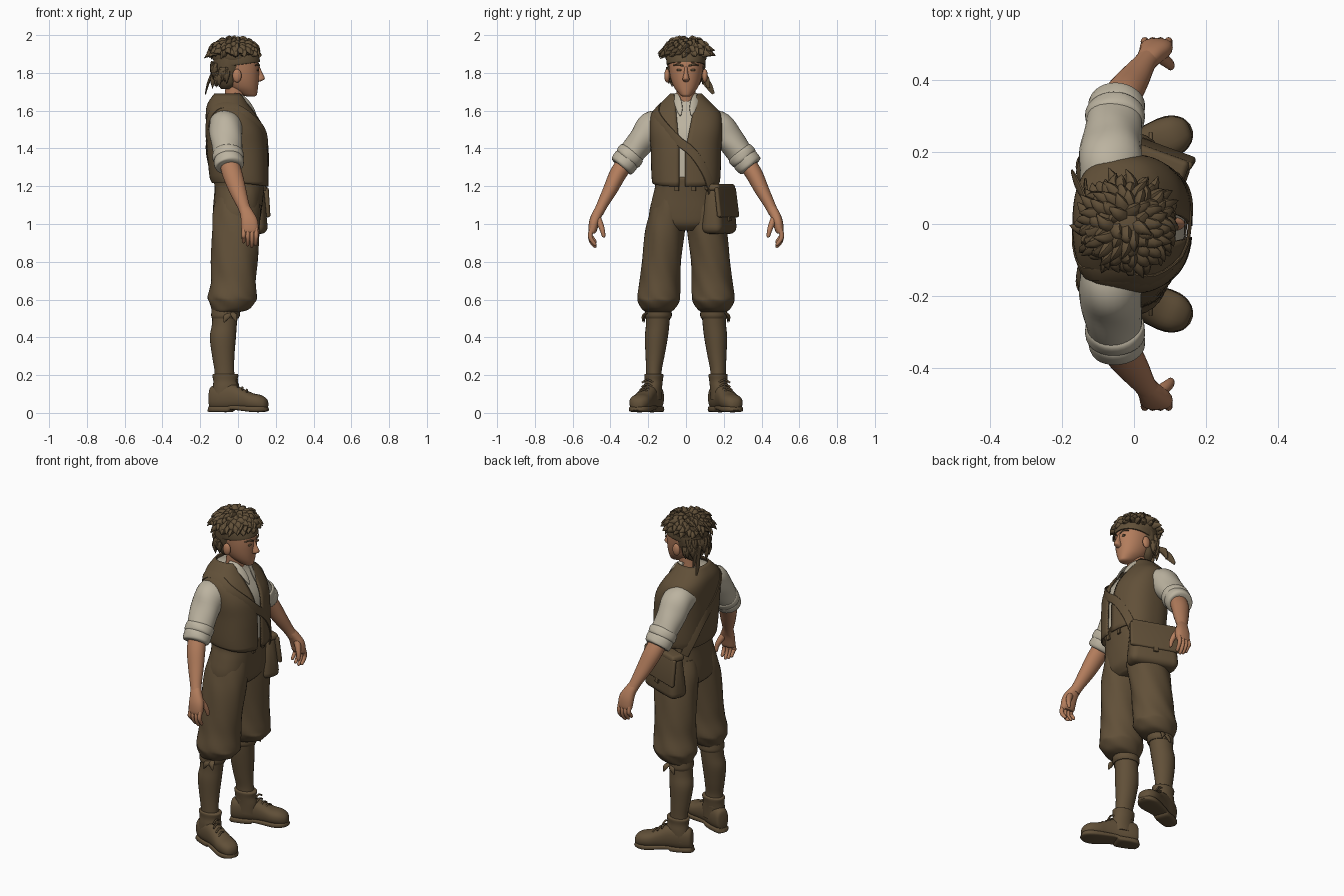
import bpy, bmesh, math, random
from mathutils import Vector, Matrix
random.seed(4)
UP = Vector((0, 0, 1))

def material(name, rgb):
    m = bpy.data.materials.new(name)
    m.diffuse_color = (*rgb, 1)
    return m

BROWN = material("brown cloth", (0.12, 0.08, 0.04))
SHIRT = material("cream linen", (0.50, 0.45, 0.35))
SKIN = material("tan skin", (0.45, 0.205, 0.108))

def finish(name, bm, mat, angle=50):
    bmesh.ops.recalc_face_normals(bm, faces=bm.faces)
    me = bpy.data.meshes.new(name)
    bm.to_mesh(me)
    bm.free()
    me.materials.append(mat)
    me.shade_smooth()
    me.set_sharp_from_angle(angle=math.radians(angle))
    ob = bpy.data.objects.new(name, me)
    bpy.context.collection.objects.link(ob)
    return ob

def spline(rows, sub):
    """Catmull-Rom resampling of tuples of any length."""
    out = []
    for i in range(len(rows) - 1):
        p0, p1, p2, p3 = rows[max(i - 1, 0)], rows[i], rows[i + 1], rows[min(i + 2, len(rows) - 1)]
        for t in (k / sub for k in range(sub)):
            out.append(tuple(b + 0.5 * t * (c - a + t * (2 * a - 5 * b + 4 * c - d + t * (3 * (b - c) + d - a)))
                             for a, b, c, d in zip(p0, p1, p2, p3)))
    return out + [tuple(rows[-1])]

def oval(th, e):
    c, s = math.cos(th), math.sin(th)
    return math.copysign(abs(c) ** (2 / e), c), math.copysign(abs(s) ** (2 / e), s)

def tubes(name, paths, mat, n=24, sub=4, hint=lambda p: Vector((1, 0, 0)), e=2, wave=(0, 0), s=1, axis=None):
    """Oval tubes through points (x, y, z, radius along hint, radius across)."""
    bm = bmesh.new()
    for path in paths:
        pts = spline(path, sub)
        cs = [Vector((p[0], p[1] * s, p[2])) for p in pts]
        rings = []
        for i, p in enumerate(pts):
            t = axis or (cs[min(i + 1, len(cs) - 1)] - cs[max(i - 1, 0)]).normalized()
            h = hint(cs[i])
            a = (h - t * h.dot(t)).normalized()
            b = t.cross(a)
            rings.append([])
            for th in (2 * math.pi * k / n for k in range(n)):
                u, v = oval(th, e)
                w = 1 + wave[1] * math.sin(wave[0] * th + 0.7 * i)
                rings[-1].append(bm.verts.new(cs[i] + a * u * w * max(p[3], .001) + b * v * w * max(p[4], .001)))
        for r0, r1 in zip(rings, rings[1:]):
            for k in range(n):
                bm.faces.new((r0[k], r0[(k + 1) % n], r1[(k + 1) % n], r1[k]))
        bm.faces.new(rings[0])
        bm.faces.new(rings[-1])
    return finish(name, bm, mat)

def stack(name, rows, mat, **kw):
    """Level oval sections (z, centre x, centre y, radius x, radius y)."""
    return tubes(name, [[(cx, cy, z, rx, ry) for z, cx, cy, rx, ry in rows]], mat, axis=UP, **kw)

def ball(name, loc, size, mat):
    bm = bmesh.new()
    bmesh.ops.create_uvsphere(bm, u_segments=20, v_segments=12, radius=1, matrix=Matrix.Translation(loc) @ Matrix.Diagonal((*size, 1)))
    return finish(name, bm, mat)

# Torso shape: z, centre x, half depth, half width
BODY = spline([(1.13, .01, .125, .15), (1.19, .012, .138, .163), (1.26, .005, .146, .172), (1.4, -.004, .15, .176),
               (1.5, -.014, .143, .183), (1.58, -.038, .122, .174), (1.635, -.053, .098, .125), (1.69, -.047, .066, .07)], 6)

def body(z, th, off=0):
    r0, r1 = next(((a, b) for a, b in zip(BODY, BODY[1:]) if z <= b[0]), BODY[-2:])
    f = (z - r0[0]) / (r1[0] - r0[0])
    c, rx, ry = (a + (b - a) * f for a, b in zip(r0[1:], r1[1:]))
    u, v = oval(th, 2.5)
    return Vector((c + u * (rx + off), v * (ry + off), z)), ry

# Shirt body, and waistcoat wrapped round it with an open front
tubes("shirt_body", [[(c, 0, z, rx - .007, ry - .009) for z, c, rx, ry in BODY if 1.22 < z < 1.67]], SHIRT, n=56, sub=1, e=2.5, axis=UP)
bm, grid, cols = bmesh.new(), [], 60
for i in range(31):
    z = 1.21 + .475 * i / 30
    ry = body(z, 0)[1]
    lo, hi = -.035 - max(0, z - 1.42) * .09, -.006 + max(0, z - 1.38) * .2
    t0, t1 = (math.asin(math.copysign(min(1, abs(g) / ry) ** 1.25, g)) for g in (hi, lo))
    grid.append([])
    for k in range(cols + 1):
        th = t0 + (t1 + 2 * math.pi - t0) * k / cols
        p = body(z, th, .003)[0]
        p.z += (.008 - .02 * math.cos(th)) * (i == 0)      # hem dips at the front
        grid[-1].append(bm.verts.new(p))
for r0, r1 in zip(grid, grid[1:]):
    for k in range(cols):
        bm.faces.new((r0[k], r0[k + 1], r1[k + 1], r1[k]))
mod = finish("waistcoat", bm, BROWN).modifiers.new("thickness", 'SOLIDIFY')
mod.thickness, mod.offset = .008, 1

# Trouser seat and waistband loops
stack("trouser_seat", [(.965, -.01, 0, .09, .09), (1.0, -.01, 0, .122, .18), (1.06, -.005, 0, .129, .194), (1.14, .003, 0, .13, .178),
                       (1.2, .008, 0, .133, .163), (1.245, .008, 0, .139, .166), (1.25, .008, 0, .12, .15)],
      BROWN, n=44, e=2.3, wave=(14, .005))
tubes("waistband_loops", [[(.146, y, 1.24, .006, .012), (.142, y, 1.175, .006, .012)] for y in (-.05, .04)], BROWN, n=8, e=4)

for s, side in ((1, "left"), (-1, "right")):
    # Trouser leg gathered below the knee, band, bow and stocking
    stack(side + "_trouser_leg", [
        (.535, -.06, .147, .075, .07), (.55, -.04, .147, .1, .087), (.59, -.03, .145, .125, .109), (.62, -.03, .144, .128, .114),
        (.7, -.024, .137, .12, .107), (.8, -.02, .13, .122, .105), (.95, -.012, .113, .127, .104),
        (1.05, -.008, .097, .125, .098), (1.14, 0, .08, .115, .09)], BROWN, n=36, wave=(6, .02), s=s)
    stack(side + "_knee_band", [(.5, -.068, .147, .07, .066), (.515, -.066, .147, .076, .072), (.545, -.064, .147, .076, .07)], BROWN, s=s)
    tubes(side + "_knee_bow", [[(-.03, .205, .53, .012, .006), (-.02, .225, .515, .016, .008), (-.01, .23, .485, .003, .003)],
                               [(-.04, .205, .53, .012, .006), (-.06, .22, .51, .016, .008), (-.075, .222, .48, .003, .003)]], BROWN, n=8, s=s)
    stack(side + "_stocking", [(.15, -.07, .168, .055, .043), (.22, -.072, .17, .052, .041), (.3, -.078, .164, .059, .05),
                               (.4, -.08, .157, .069, .061), (.47, -.072, .15, .066, .062), (.56, -.065, .147, .07, .066)], BROWN, s=s)
    # Boot: foot and sole run along a line turned outwards
    foot = lambda q, z, hz, w: (.934 * q, .205 + .358 * q, z, hz, w)
    tubes(side + "_boot_foot", [[foot(*q) for q in (
        (-.158, .075, .04, .022), (-.148, .08, .06, .038), (-.1, .085, .07, .047), (-.03, .085, .068, .047), (.03, .072, .055, .051),
        (.08, .06, .045, .057), (.125, .055, .04, .053), (.155, .048, .03, .036), (.166, .045, .014, .016))]],
          BROWN, hint=lambda p: UP, e=2.4, s=s, axis=Vector((.934, .358 * s, 0)))
    tubes(side + "_boot_sole", [[foot(*q) for q in (
        (-.162, .022, .014, .018), (-.152, .02, .016, .038), (-.1, .02, .016, .046), (-.045, .02, .016, .045), (-.03, .028, .012, .045),
        (.02, .026, .014, .051), (.09, .02, .016, .059), (.13, .02, .016, .054), (.157, .022, .014, .037), (.167, .025, .012, .016))]],
          BROWN, hint=lambda p: UP, e=4, sub=2, s=s)
    stack(side + "_boot_shaft", [(.07, -.07, .175, .07, .046), (.13, -.065, .175, .068, .048), (.17, -.067, .171, .064, .048),
                                 (.2, -.067, .17, .069, .051), (.207, -.067, .17, .06, .045)], BROWN, s=s)
    tubes(side + "_boot_laces", [[(.934 * q, .205 + .358 * q + o, z - abs(o) * .5, .005, .005) for o in (-.03, 0, .03)]
                                 for q, z in ((.05, .123), (.025, .136), (0, .152), (-.005, .175))], BROWN, n=8, s=s)
    # Sleeve with rolled cuff
    tubes(side + "_sleeve", [[(-.065, .12, 1.535, .085, .07), (-.065, .175, 1.512, .088, .085), (-.062, .225, 1.455, .084, .075),
                              (-.057, .275, 1.39, .078, .069), (-.05, .315, 1.335, .074, .064)]], SHIRT, n=30, wave=(3, .025), s=s)
    tubes(side + "_sleeve_cuff", [
        [(-.055, .28, 1.383, .07, .062), (-.054, .288, 1.373, .082, .075), (-.05, .308, 1.347, .082, .074), (-.049, .316, 1.337, .07, .06)],
        [(-.052, .305, 1.35, .07, .062), (-.05, .315, 1.338, .079, .072), (-.044, .34, 1.308, .076, .068), (-.043, .345, 1.302, .06, .05)]],
          SHIRT, n=30, wave=(3, .015), s=s)
    # Forearm, palm, fingers and thumb
    tubes(side + "_forearm", [[(-.05, .315, 1.335, .05, .046), (-.03, .36, 1.265, .053, .045), (-.002, .402, 1.18, .045, .038),
                               (.027, .444, 1.1, .033, .029), (.042, .463, 1.06, .032, .027)]], SKIN, s=s)
    tubes(side + "_palm", [[(.035, .454, 1.08, .03, .026), (.048, .471, 1.05, .036, .027), (.06, .486, 1.01, .045, .027),
                            (.063, .495, .965, .044, .022), (.063, .496, .95, .036, .014)]], SKIN, n=20, e=2.4, s=s)
    tubes(side + "_fingers", [[(.032 + .021 * i, .498, .975, .012, .013), (.03 + .022 * i, .507, .94, .0115, .0125),
                               (.03 + .022 * i, .5, .91 - f, .0105, .0115), (.03 + .021 * i, .482, .886 - f, .009, .009),
                               (.03 + .021 * i, .477, .879 - f, .003, .003)]
                              for i, f in enumerate((-.02, -.004, .004, -.006))], SKIN, n=12, s=s)
    tubes(side + "_thumb", [[(.066, .47, 1.035, .02, .018), (.087, .454, 1.0, .017, .016), (.1, .442, .965, .013, .013),
                             (.102, .436, .935, .009, .009), (.102, .436, .928, .003, .003)]], SKIN, n=12, s=s)
    # Ear, eye, brow and shirt collar point
    ball(side + "_ear", (-.005, s * .1, 1.785), (.024, .015, .036), SKIN)
    tubes(side + "_brow", [[(.114, .014, 1.836, .004, .004), (.109, .04, 1.845, .004, .005), (.092, .066, 1.84, .003, .003)]], BROWN, n=8, s=s)
    ball(side + "_eye", (.106, s * .037, 1.815), (.006, .014, .006), BROWN)
    tubes(side + "_shirt_collar", [[(-.02, .058, 1.685, .006, .01), (.02, .052, 1.672, .006, .018), (.053, .042, 1.643, .006, .02),
                                    (.08, .034, 1.605, .005, .016), (.097, .03, 1.572, .003, .003)]],
          SHIRT, n=10, hint=lambda p: Vector((p.x + .05, p.y, .06)), e=3, s=s)

# Neck, head and nose
stack("neck", [(1.58, -.03, 0, .055, .055), (1.66, -.02, 0, .053, .05), (1.78, -.005, 0, .056, .053)], SKIN)
stack("head", [(1.674, .07, 0, .014, .014), (1.68, .063, 0, .034, .027), (1.695, .047, 0, .055, .042), (1.725, .026, 0, .08, .064),
               (1.77, .01, 0, .1, .081), (1.83, 0, 0, .112, .091), (1.89, -.01, 0, .112, .092), (1.94, -.012, 0, .085, .07),
               (1.965, -.012, 0, .03, .025)], SKIN, n=40, e=2.1)
stack("nose", [(1.752, .1, 0, .008, .008), (1.758, .11, 0, .016, .016), (1.77, .117, 0, .025, .018), (1.8, .108, 0, .021, .011),
               (1.835, .1, 0, .014, .009)], SKIN, n=14)

# Hair: crown cap, back of head and pointed locks in uneven directions
ball("hair_cap", (-.02, 0, 1.896), (.119, .111, .084), BROWN)
stack("hair_back", [(1.715, -.06, 0, .03, .045), (1.74, -.052, 0, .054, .072), (1.79, -.05, 0, .073, .089), (1.85, -.04, 0, .09, .1),
                    (1.9, -.03, 0, .1, .104)], BROWN, n=32, wave=(11, .02))
locks, R = [], random.uniform
for i in range(105):
    az, el = i * 2.39996, math.asin(.06 + .92 * (i + .5) / 105)
    nrm = Vector((math.cos(az) * math.cos(el), math.sin(az) * math.cos(el), math.sin(el)))
    p = Vector((-.02 + .113 * nrm.x, .108 * nrm.y, 1.9 + .077 * nrm.z))
    flow = Vector((nrm.x, nrm.y, -math.cos(el))) * .8 + Vector((-nrm.y, nrm.x, 0)) * R(-.9, .9) + Vector((R(-.6, .6), R(-.6, .6), 0))
    flow.normalize()
    m, t = p + nrm * .012 + flow * .015, p + nrm * R(.004, .024) + flow * R(.033, .048)
    locks.append([(*(p - nrm * .014), .026, .021), (*m, .018, .014), (*t, .001, .001)])
for i in range(24):
    a = math.radians(98 + 164 * i / 23)
    x, y, z = -.045 + .081 * math.cos(a), .091 * math.sin(a), R(1.76, 1.83)
    locks.append([(x, y, z + .03, .017, .017), (x * 1.06, y * 1.05, z, .016, .016), (x * 1.07, y, z - .045, .001, .001)])
tubes("hair_locks", locks, BROWN, n=7, sub=3, hint=lambda p: Vector((.31, .57, .76)))

# Headband with knot and tails
band = stack("headband", [(1.85, -.004, 0, .112, .095), (1.853, -.004, 0, .119, .102), (1.89, -.008, 0, .119, .104),
                          (1.893, -.008, 0, .11, .098)], BROWN, n=40, e=2.1)
band.data.transform(Matrix.Translation((0, 0, 1.865)) @ Matrix.Rotation(-.13, 4, 'Y') @ Matrix.Translation((0, 0, -1.872)))
ball("headband_knot", (-.125, .03, 1.825), (.018, .024, .02), BROWN)
tubes("headband_tails", [
    [(-.125, .03, 1.825, .008, .008), (-.14, .075, 1.79, .005, .016), (-.16, .115, 1.74, .005, .02), (-.172, .145, 1.69, .003, .008)],
    [(-.125, .03, 1.825, .008, .008), (-.13, .07, 1.8, .005, .014), (-.135, .105, 1.77, .005, .018), (-.135, .12, 1.72, .003, .008)]],
      BROWN, n=10, e=3)

# Shoulder strap wound round the torso
turns = [(50, 1.16), (28, 1.28), (2, 1.4), (-35, 1.53), (-72, 1.612), (-108, 1.625), (-145, 1.57), (-180, 1.44), (-205, 1.34), (-232, 1.18)]
tubes("bag_strap", [[(*body(z, math.radians(g), .01)[0], .005, .024) for g, z in spline(turns, 4)]], BROWN, n=12, sub=1, e=4,
      hint=lambda p: Vector((p.x + .02, p.y, max(0, p.z - 1.5) * 1.2)))

# Satchel on the left hip
def slab(name, size, loc, bevel, taper, tilt=0):
    bm = bmesh.new()
    bmesh.ops.create_cube(bm, size=1)
    for v in bm.verts:
        k = 1 if v.co.z < 0 else taper
        v.co = Vector((v.co.x * size[0] * (.5 + k / 2), v.co.y * size[1] * k, v.co.z * size[2]))
    bmesh.ops.bevel(bm, geom=bm.edges[:], offset=bevel, segments=4, profile=.5, affect='EDGES')
    bm.transform(Matrix.Translation((.015, .176, 1.075)) @ Matrix.Rotation(math.radians(-20), 4, 'Z')
                 @ Matrix.Translation(loc) @ Matrix.Rotation(tilt, 4, 'X'))
    finish(name, bm, BROWN, 40)

slab("satchel_body", (.29, .12, .255), (0, 0, 0), .04, .72)
slab("satchel_flap", (.295, .024, .16), (0, .042, .04), .011, .95, .12)
slab("satchel_lid", (.275, .085, .035), (0, .004, .12), .014, .9)
slab("satchel_buckle", (.03, .012, .05), (0, .056, -.035), .004, 1, .12)
